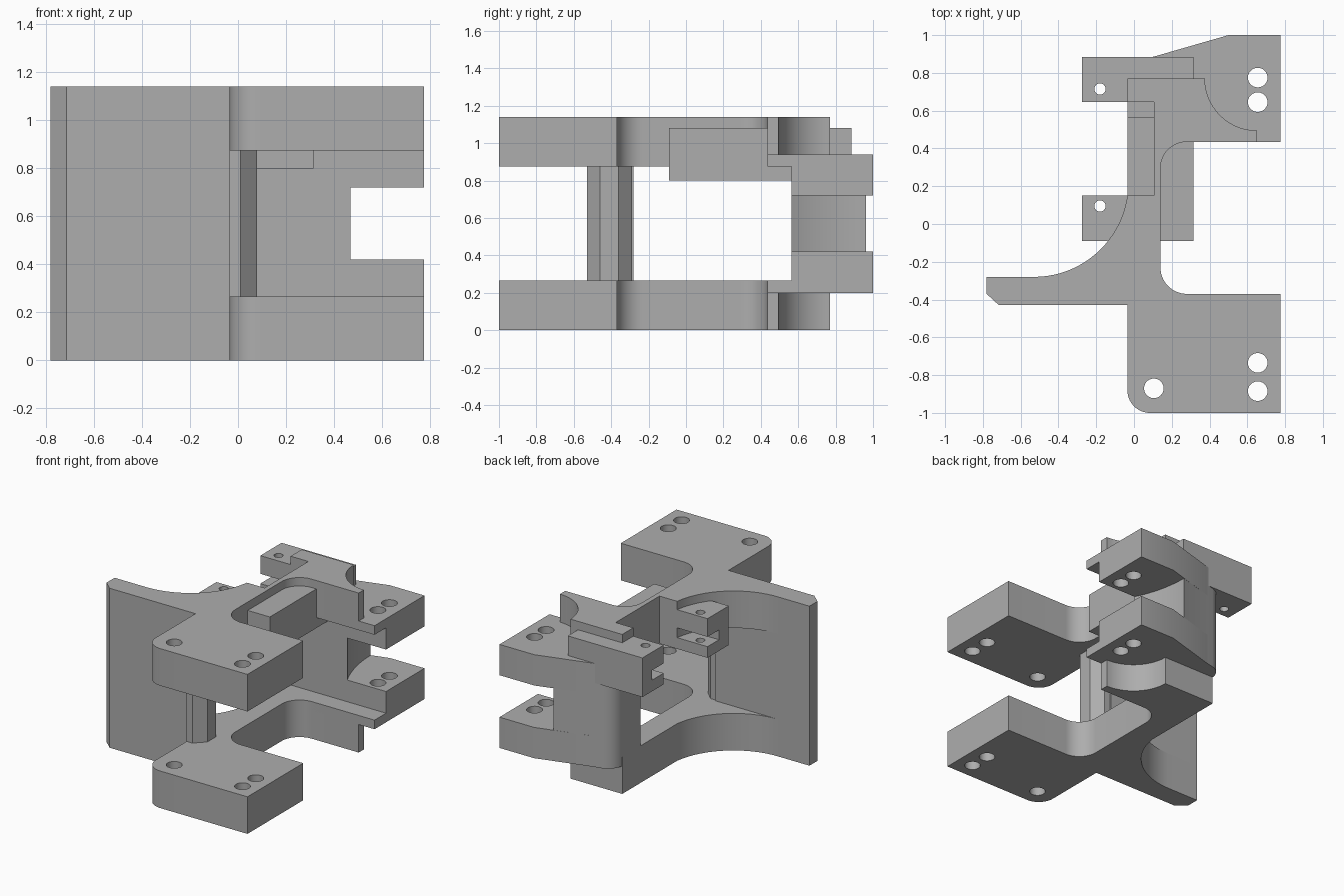
import bpy
import bmesh
from math import cos, sin, radians, sqrt

cube = bpy.data.objects.get("Cube")
if cube:
    bpy.data.objects.remove(cube, do_unlink=True)

grey = bpy.data.materials.new("mid_grey")
grey.use_nodes = True
grey.diffuse_color = (0.42, 0.42, 0.42, 1)
grey.node_tree.nodes["Principled BSDF"].inputs["Base Color"].default_value = (0.42, 0.42, 0.42, 1)


def arc(cx, cy, r, start, end, n=14):
    """Points of an arc in degrees."""
    angles = [radians(start + (end - start) * i / n) for i in range(n + 1)]
    return [(cx + r * cos(a), cy + r * sin(a)) for a in angles]


def rect(x0, x1, y0, y1):
    return [(x0, y0), (x1, y0), (x1, y1), (x0, y1)]


def prism(name, outline, z0, z1):
    """Extrude a plan outline between two heights."""
    bm = bmesh.new()
    face = bm.faces.new([bm.verts.new((x, y, z0)) for x, y in outline])
    new = bmesh.ops.extrude_face_region(bm, geom=[face])["geom"]
    bmesh.ops.translate(bm, vec=(0, 0, z1 - z0),
                        verts=[v for v in new if isinstance(v, bmesh.types.BMVert)])
    bmesh.ops.recalc_face_normals(bm, faces=bm.faces)
    mesh = bpy.data.meshes.new(name)
    bm.to_mesh(mesh)
    bm.free()
    mesh.materials.append(grey)
    obj = bpy.data.objects.new(name, mesh)
    bpy.context.collection.objects.link(obj)
    return obj


def hole(x, y, r):
    return prism("hole_cutter", arc(x, y, r, 0, 345, 23), -0.1, 1.3)


def finish(obj, cutters=()):
    """Cut the holes, then smooth the curved sides."""
    bpy.ops.object.select_all(action="DESELECT")
    obj.select_set(True)
    bpy.context.view_layer.objects.active = obj
    for cutter in cutters:
        mod = obj.modifiers.new("cut", "BOOLEAN")
        mod.operation, mod.solver, mod.object = "DIFFERENCE", "EXACT", cutter
        bpy.ops.object.modifier_apply(modifier=mod.name)
        bpy.data.objects.remove(cutter, do_unlink=True)
    bpy.ops.object.shade_smooth_by_angle(angle=radians(30))


LEFT, RIGHT = -0.035, 0.775

# Plan of the two matching frames: front pad, stem, rear arm, flange sweep
frame_plan = (
    arc(0.085, -0.88, 0.12, 180, 270)
    + [(RIGHT, -1), (RIGHT, -0.37)]
    + arc(0.28, -0.23, 0.14, 270, 180)
    + arc(0.28, 0.295, 0.14, 180, 90)
    + [(0.65, 0.435)]
    + arc(0.65, 0.77, 0.275, 270, 180)
    + [(LEFT, 0.77)]
    + arc(-0.53, 0.22, 0.5, -8, -90, 20)
    + [(-0.78, -0.28), (-0.78, -0.37), (-0.715, -0.43), (LEFT, -0.43)]
)
for name, z0 in (("lower_frame", 0), ("upper_frame", 0.875)):
    frame = prism(name, frame_plan, z0, z0 + 0.265)
    cutters = [hole(x, y, 0.052) for x, y in ((0.105, -0.87), (0.655, -0.735), (0.655, -0.885))]
    if z0:
        cutters.append(prism("pocket_cutter", rect(-0.2, 0.105, 0.15, 0.645), 0.8, 1.3))
    finish(frame, cutters)

# Full-height flange and the chamfered column at its inner end
flange = [(-0.78, -0.28), (-0.78, -0.37), (-0.715, -0.43), (LEFT, -0.43), (LEFT, -0.28)]
finish(prism("side_flange", flange, 0, 1.14))
column = [(LEFT, -0.53), (0.01, -0.53), (0.08, -0.46), (0.08, -0.36), (0.01, -0.29), (LEFT, -0.29)]
finish(prism("column", column, 0.2, 0.9))

# Rear wall with a rounded outer corner and a hollow end
end_r = 0.89
hollow = [(0.375 + end_r - sqrt(end_r ** 2 - d * d), 0.963 - d)
          for d in [0.398 * i / 12 for i in range(13)]]
wall_plan = ([(LEFT, 0.565)] + arc(0.085, 0.76, 0.12, 180, 104)
             + [(0.108, 0.887)] + hollow)
wall = prism("rear_wall", wall_plan, 0.2, 0.94)
finish(wall, [prism("pocket_cutter", rect(-0.2, 0.105, 0.5, 0.645), 0.8, 1.3)])

# Rear pads with a thin ledge in front of each
pad_plan = [(0.108, 0.565), (RIGHT, 0.565), (RIGHT, 1), (0.5, 1), (0.108, 0.887)]
for side, pad_z, ledge_z in (("lower", 0.2, 0.2), ("upper", 0.72, 0.875)):
    pad = prism(side + "_rear_pad", pad_plan, pad_z, pad_z + 0.22)
    finish(pad, [hole(0.655, y, 0.052) for y in (0.775, 0.645)])
    finish(prism(side + "_ledge", rect(0.28, RIGHT, 0.435, 0.565), ledge_z, ledge_z + 0.065))

# C-shaped holder whose two slotted arms take a thin plate
holder_plan = [(-0.275, -0.09), (0.315, -0.09), (0.315, 0.885), (-0.275, 0.885),
               (-0.275, 0.645), (0.105, 0.645), (0.105, 0.15), (-0.275, 0.15)]
holder = prism("plate_holder", holder_plan, 0.8, 1.08)
finish(holder, [hole(-0.18, 0.715, 0.03), hole(-0.18, 0.095, 0.03),
                prism("slot_cutter", rect(-0.4, 0.1, 0.02, 0.775), 0.88, 0.95)])
